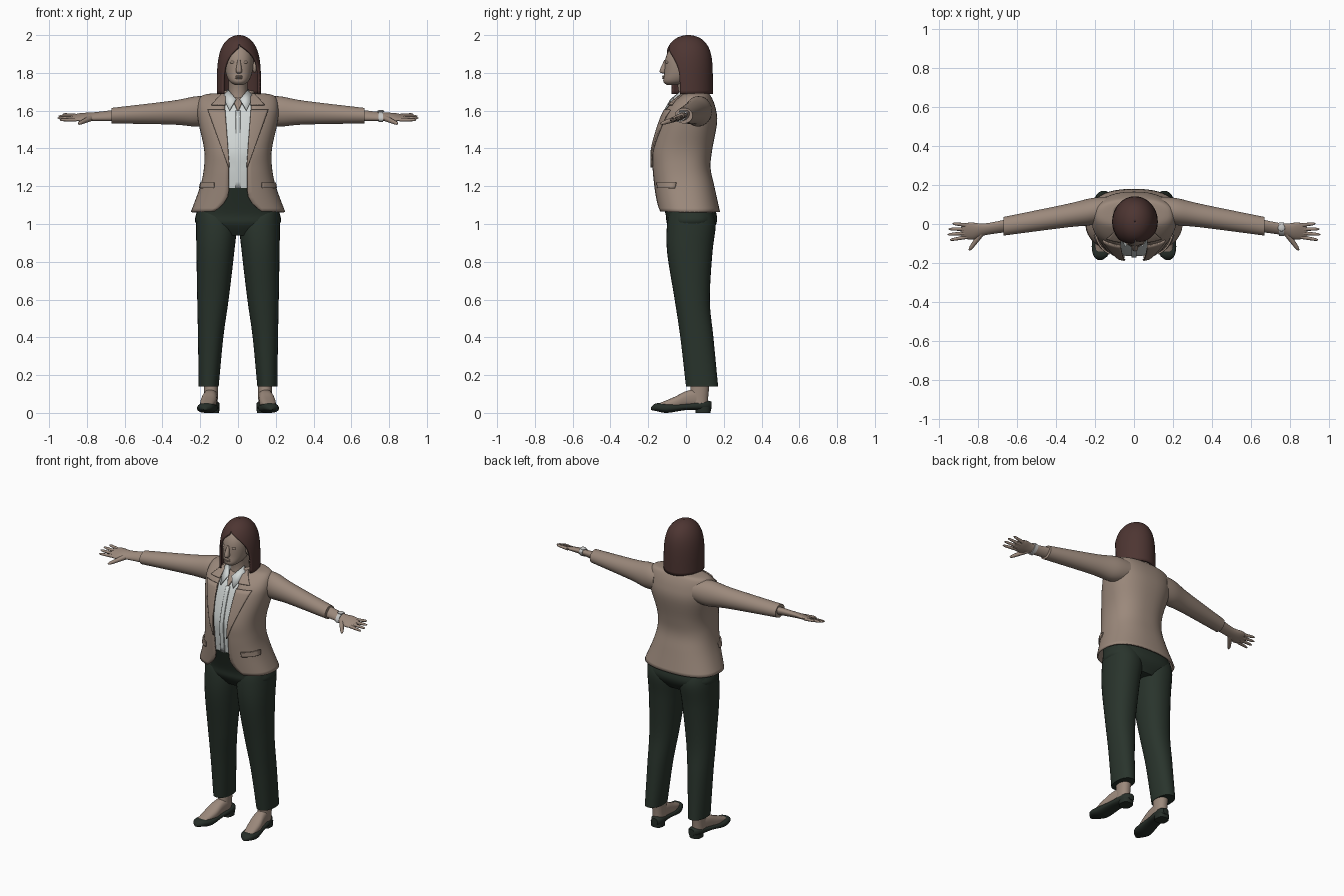
import bpy, bmesh
from math import sin, cos, asin, pi, radians
from mathutils import Vector, Matrix

if "Cube" in bpy.data.objects:
    bpy.data.objects.remove(bpy.data.objects["Cube"])


def material(name, *rgb):
    mat = bpy.data.materials.new(name)
    mat.use_nodes = True
    mat.diffuse_color = (*rgb, 1)
    mat.node_tree.nodes["Principled BSDF"].inputs["Base Color"].default_value = (*rgb, 1)
    return mat


TAN = material("tan jacket", .33, .25, .2)
SKIN = material("skin", .33, .25, .2)
BROWN = material("brown hair", .075, .036, .032)
GREEN = material("dark green trousers", .022, .034, .025)
SHOE = material("dark shoe", .02, .028, .022)
WHITE = material("white shirt", .64, .68, .67)
METAL = material("light metal", .55, .55, .54)
parts = []


def finish(name, bm, mat, thick=0, offset=-1):
    mesh = bpy.data.meshes.new(name)
    bm.to_mesh(mesh)
    bm.free()
    mesh.materials.append(mat)
    ob = bpy.data.objects.new(name, mesh)
    bpy.context.collection.objects.link(ob)
    if thick:
        shell = ob.modifiers.new("thickness", "SOLIDIFY")
        shell.thickness = thick
        shell.offset = offset
    parts.append(ob)


def smooth(rows, steps=5):
    """Smooth in-between rows, passing through every given row."""
    out = []
    last = len(rows) - 1
    for i in range(last):
        before, start, end, after = rows[max(i - 1, 0)], rows[i], rows[i + 1], rows[min(i + 2, last)]
        for t in (step / steps for step in range(steps)):
            out.append([b + t / 2 * (c - a + t * (2*a - 5*b + 4*c - d + t * (3*(b - c) + d - a)))
                        for a, b, c, d in zip(before, start, end, after)])
    return out + [list(rows[last])]


def power(value, n):
    return (1 if value > 0 else -1) * abs(value) ** (2 / n)


def ring(centre, across, along, n=2, start=0, stop=2 * pi, seg=32, closed=True):
    """Superellipse outline, with its angle counted from the front."""
    points = []
    for i in range(seg if closed else seg + 1):
        angle = start + (stop - start) * i / seg
        points.append(Vector(centre) + Vector(across) * power(sin(angle), n)
                      - Vector(along) * power(cos(angle), n))
    return points


def level(x, z, w, front, back, n, **arc):
    return ring((x, (front + back) / 2, z), (w, 0, 0), (0, (back - front) / 2, 0), n, **arc)


def loft(name, rings, mat, closed=True, thick=0, offset=-1):
    bm = bmesh.new()
    loops = [[bm.verts.new(point) for point in outline] for outline in rings]
    count = len(loops[0])
    for low, high in zip(loops, loops[1:]):
        for j in range(count if closed else count - 1):
            k = (j + 1) % count
            bm.faces.new((low[j], low[k], high[k], high[j]))
    if closed:
        bm.faces.new(loops[0])
        bm.faces.new(loops[-1])
        bmesh.ops.recalc_face_normals(bm, faces=bm.faces)
    else:
        bmesh.ops.remove_doubles(bm, verts=bm.verts, dist=.00001)
    finish(name, bm, mat, thick, offset)


def stack(name, rows, mat, x=0, lean=0, n=2.2):
    """Upright solid from rows of height, half width, front and back."""
    loft(name, [level(x + lean * w, z, w, front, back, n) for z, w, front, back in smooth(rows)], mat)


def ball(name, centre, size, mat):
    bm = bmesh.new()
    bmesh.ops.create_uvsphere(bm, u_segments=20, v_segments=12, radius=1,
                              matrix=Matrix.Translation(centre) @ Matrix.Diagonal((*size, 1)))
    finish(name, bm, mat)


def finger(name, base, tip, thick, thin):
    base, tip = Vector(base), Vector(tip)
    path = tip - base
    across = path.cross(Vector((0, 0, 1))).normalized()
    along = path.cross(across).normalized()
    rings = []
    for i in range(9):
        t = sin(i / 8 * pi / 2)
        radius = (thick + (thin - thick) * t) * max(.1, 1 - t ** 12) ** .5
        rings.append(ring(base + path * t, across * radius, along * radius, seg=12))
    loft(name, rings, SKIN)


# Jacket body: height, half width, front, back
CHEST = 2.4
body = smooth([(1.065, .25, -.15, .18), (1.2, .2, -.17, .15), (1.3, .18, -.18, .13), (1.4, .18, -.18, .14),
               (1.54, .21, -.14, .165), (1.62, .215, -.1, .155), (1.68, .19, -.03, .13), (1.693, .1, 0, .11)])


def opening(z):
    """Half width of the open front, with rounded corners at the hem."""
    cutaway = max(0, (1.17 - z) / .1) ** 2
    return .05 + .07 * cutaway + .02 * min(1, max(0, (z - 1.3) / .2))


jacket = []
for z, w, front, back in body:
    edge = asin((opening(z) / w) ** (CHEST / 2))
    jacket.append(level(0, z, w, front, back, CHEST, start=edge, stop=2 * pi - edge, seg=48, closed=False))
loft("jacket", jacket, TAN, False, .01)


def chest_front(x, z, off):
    for low, high in zip(body, body[1:]):
        if z <= high[0]:
            break
    t = min(1, (z - low[0]) / (high[0] - low[0]))
    w, front, back = [a + (b - a) * t for a, b in zip(low[1:], high[1:])]
    depth = max(0, 1 - abs(x / (w + off)) ** CHEST) ** (1 / CHEST)
    return (front + back) / 2 - ((back - front) / 2 + off) * depth


def patch(name, top, bottom, mat, side=1, off=.005):
    """Plate following the chest between two rows of height, inner and outer x."""
    grid = []
    for i in range(13):
        z, inner, outer = Vector(top).lerp(Vector(bottom), i / 12)
        xs = [side * (inner + (outer - inner) * j / 8) for j in range(9)]
        grid.append([(x, chest_front(x, z, off), z) for x in xs])
    loft(name, grid, mat, False, .008, 0)


# Shirt, open neckline, neck and standing jacket collar
INSET = .018
stack("shirt", [(z, w - INSET, front + INSET, back - INSET) for z, w, front, back in body if 1.16 < z < 1.67],
      WHITE, n=CHEST)
patch("shirt_placket", (1.6, -.012, .012), (1.19, -.014, .014), WHITE, off=-.015)
patch("open_neckline", (1.675, -.036, .036), (1.6, -.003, .003), SKIN, off=-.012)
stack("neck", [(1.6, .06, -.05, .09), (1.7, .05, -.04, .08), (1.79, .05, -.06, .08)], SKIN)
collar = []
for i in range(4):
    radius = .105 - .008 * i
    collar.append(ring((0, .03, 1.665 + .014 * i), (radius, 0, 0), (0, radius, 0),
                       start=radians(48), stop=radians(312), closed=False))
loft("jacket_collar", collar, TAN, False, .008)

# Trouser hips
stack("trousers_hips", [(.94, .13, -.06, .12), (1, .22, -.1, .16), (1.06, .22, -.11, .16),
                        (1.19, .18, -.155, .12)], GREEN, n=2.5)

# Head and face
HEAD = .005
stack("head", [(1.735, .02, -.1, -.06), (1.755, .05, -.12, .02), (1.8, .07, -.115, .07),
               (1.87, .078, -.11, .1), (1.92, .067, -.09, .09), (1.965, .03, -.05, .06)], SKIN, HEAD)
stack("nose", [(1.797, .008, -.125, -.1), (1.81, .016, -.14, -.1), (1.868, .007, -.115, -.1)], SKIN, HEAD)
for name, z in (("upper_lip", 1.781), ("lower_lip", 1.772)):
    ball(name, (HEAD, -.116, z), (.02, .01, .006), SKIN)

# Bob hair: a straight fall closing into a dome, parted over the face
hair = []
BOTTOM, HEIGHT = 1.687, .313
for i in range(25):
    t = sin(i / 24 * pi / 2)
    z = BOTTOM + HEIGHT * t
    width = .117 * max(.0003, 1 - t ** 4) ** .5
    depth = .13 * max(.0003, 1 - t ** 5) ** .5
    left, right = [radians(angle) * max(0, 1 - (t * HEIGHT / reach) ** 4)
                   for angle, reach in ((70, .265), (47, .25))]
    hair.append(ring((HEAD, .012, z), (width, 0, 0), (0, depth, 0), start=left, stop=2 * pi - right,
                     seg=48, closed=False))
loft("hair", hair, BROWN, False, .012)


def arm_y(x):
    return max(-.036, .1 - .167 * x)


def arm_z(x):
    return 1.607 - .05 * x


TILT = .35
for s, side in ((1, "left_"), (-1, "right_")):
    # Lapels, shirt collar leaf and pocket flap
    patch(side + "collar_notch", (1.69, .065, .085), (1.63, .067, .14), TAN, s)
    patch(side + "lapel", (1.605, .068, .16), (1.3, .045, .05), TAN, s)
    patch(side + "pocket_flap", (1.22, .125, .197), (1.19, .128, .203), TAN, s)
    leaf = [[(s * .01, -.08, 1.66), (s * .055, -.01, 1.715)], [(s * .045, -.115, 1.6), (s * .08, -.04, 1.67)]]
    loft(side + "shirt_collar", leaf, WHITE, False, .006, 0)

    # Sleeve: distance out and half height
    loft(side + "sleeve", [ring((s * x, arm_y(x), arm_z(x)), (0, .025 + .55 * half, 0), (0, 0, half))
                           for x, half in smooth([(.14, .07), (.22, .08), (.35, .063), (.67, .041)], 8)], TAN)

    # Hand, tilted with the thumb low: distance out, half breadth, half thickness
    palm = smooth([(.62, .034, .03), (.76, .03, .02), (.83, .044, .016), (.885, .035, .007)])
    loft(side + "hand", [ring((s * x, arm_y(x), arm_z(x)), (0, broad, broad * TILT), (0, 0, half))
                         for x, broad, half in palm], SKIN)
    for i, name in enumerate(("little", "ring", "middle", "index")):
        base, tip = -.006 - .02 * i, .002 - .028 * i
        finger(side + name + "_finger", (s * .855, base, 1.575 + TILT * base),
               (s * (.955 - .008 * (i - 1.8) ** 2), tip, 1.58 + TILT * tip), .0105, .007)
    finger(side + "thumb", (s * .78, -.045, 1.56), (s * .845, -.135, 1.53), .016, .009)

    # Ear and eyelid
    ball(side + "ear", (HEAD + s * .083, -.022, 1.83), (.012, .02, .03), SKIN)
    ball(side + "eyelid", (HEAD + s * .032, -.099, 1.856), (.015, .009, .008), SKIN)

    # Trouser leg and ankle
    stack(side + "trouser_leg", [(.14, .053, 0, .17), (.4, .067, -.03, .145), (.6, .083, -.06, .126),
                                 (.85, .1, -.1, .14), (1, .107, -.1, .157), (1.08, .09, -.08, .13)],
          GREEN, s * .195, -s * .75)
    stack(side + "ankle", [(.03, .036, .02, .115), (.09, .036, .02, .118), (.2, .04, .03, .13)], SKIN, s * .143)

    # Foot and slip-on shoe, toes turned out: distance back, half width, bottom, top
    foot = [(.07, .034, .03, .13), (0, .039, .03, .115), (-.06, .042, .02, .085), (-.145, .03, .02, .05)]
    shoe = [(.135, .02, .02, .06), (.1, .04, .015, .065), (0, .045, .015, .05), (-.1, .053, 0, .05),
            (-.16, .038, .01, .05), (-.185, .01, .015, .03)]
    for name, rows, mat in (("foot", foot, SKIN), ("shoe", shoe, SHOE)):
        loft(side + name, [ring((s * (.15 - .13 * y), y, (low + high) / 2), (w, 0, 0), (0, 0, (high - low) / 2), 2.5)
                           for y, w, low, high in smooth(rows)], mat)
    stack(side + "heel", [(0, .038, .05, .13), (.03, .04, .05, .133)], SHOE, s * .138, n=2.5)

# Wrist watch on the left arm
WATCH = .756
loft("watch_band", [ring((WATCH + shift, arm_y(WATCH), arm_z(WATCH)), (0, .034, .034 * TILT), (0, 0, .026))
                    for shift in (-.012, .012)], METAL)
ball("watch_face", (WATCH, -.02, 1.597), (.019, .018, .007), METAL)

bpy.ops.object.select_all(action="DESELECT")
for ob in parts:
    ob.select_set(True)
bpy.context.view_layer.objects.active = parts[0]
bpy.ops.object.shade_smooth_by_angle(angle=radians(50))
